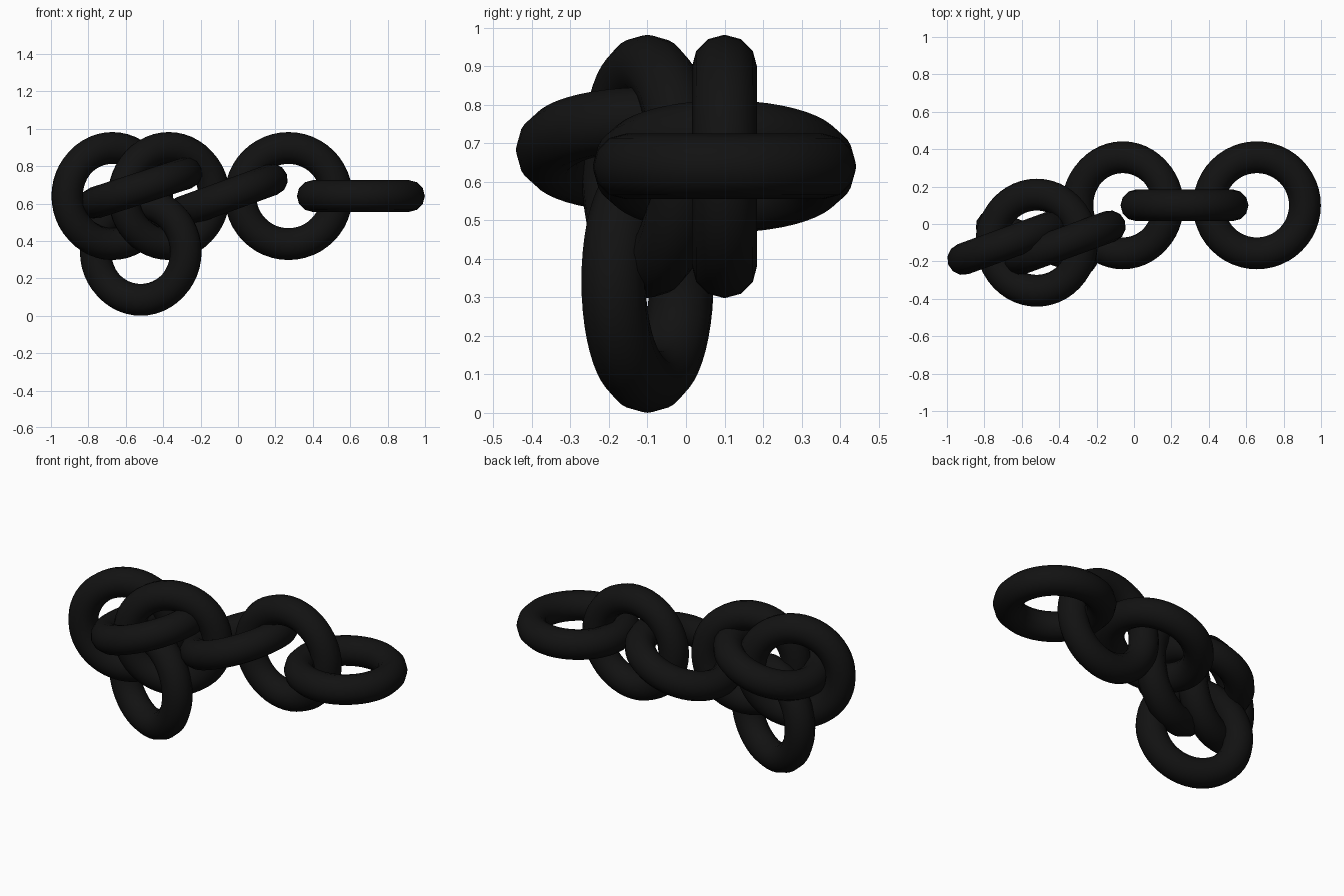
import bpy
from math import radians

if "Cube" in bpy.data.objects:
    bpy.data.objects.remove(bpy.data.objects["Cube"])

black = bpy.data.materials.new("black_metal")
black.diffuse_color = (0.006, 0.006, 0.006, 1)
black.use_nodes = True
black.node_tree.nodes["Principled BSDF"].inputs["Base Color"].default_value = black.diffuse_color


def link(name, loc, rot):
    """One round chain link."""
    bpy.ops.mesh.primitive_torus_add(
        major_segments=48, minor_segments=12,
        major_radius=0.257, minor_radius=0.085,
        location=loc, rotation=[radians(a) for a in rot])
    ob = bpy.context.object
    ob.name = name
    ob.data.materials.append(black)
    bpy.ops.object.shade_smooth_by_angle(angle=radians(40))


# straight run of the chain
link("end_link", (0.657, 0.10, 0.64), (0, 0, 0))
link("upright_link", (0.27, 0.10, 0.64), (90, 0, 0))
link("tilted_link", (-0.06, 0.10, 0.64), (0, -20, 0))

# bunched links on the left
link("upright_bunch_link_inner", (-0.37, -0.10, 0.64), (90, 0, 20))
link("upright_bunch_link_outer", (-0.672, -0.10, 0.64), (90, 0, 20))
link("tilted_bunch_link", (-0.52, -0.10, 0.683), (0, -18, 0))

# link hanging down to the ground
link("hanging_link", (-0.52, -0.10, 0.342), (90, 0, -20))
